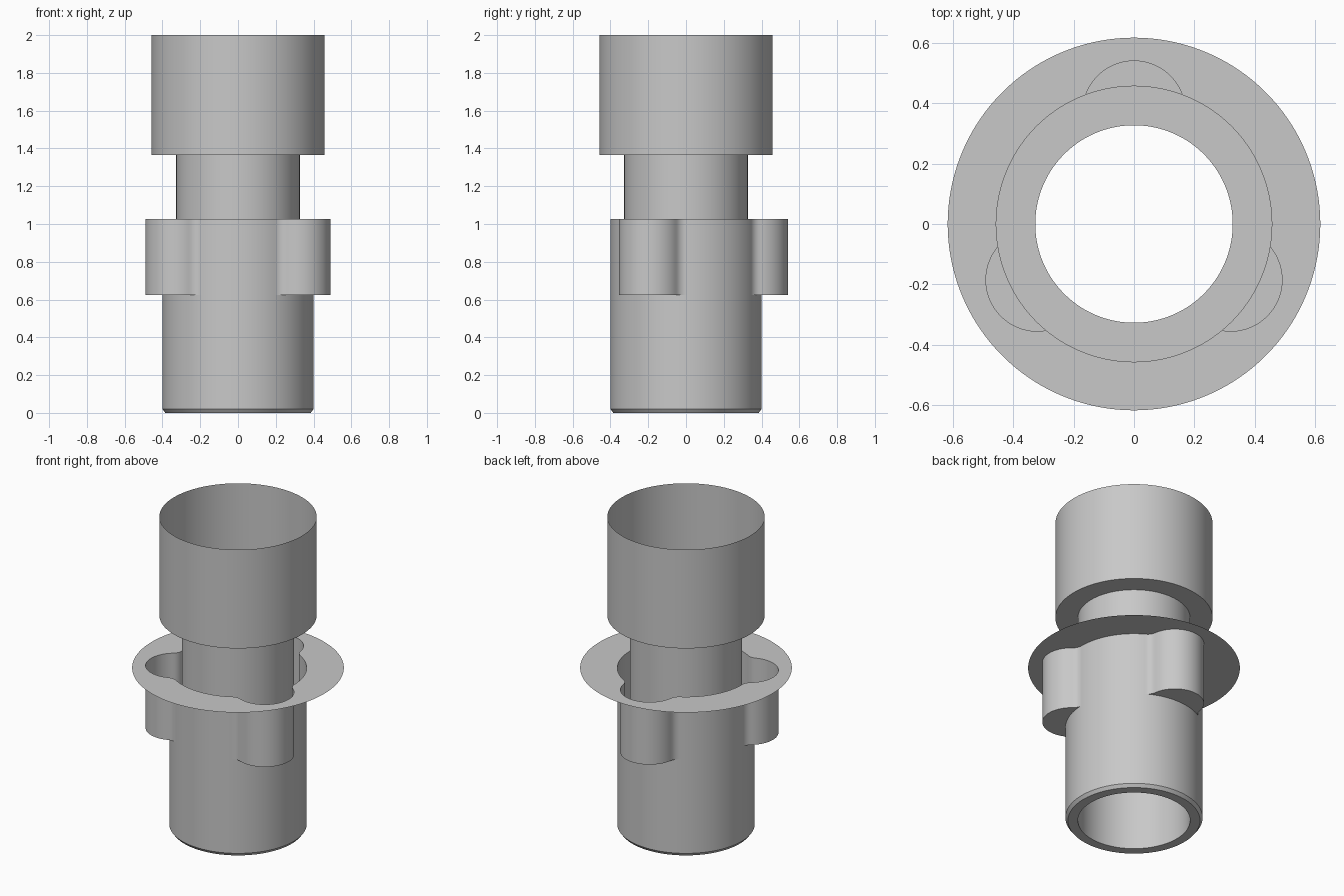
import bpy
import bmesh
from math import sin, cos, sqrt, radians, pi

cube = bpy.data.objects.get("Cube")
if cube:
    bpy.data.objects.remove(cube, do_unlink=True)

SEG = 360
BORE, BODY, SOCKET, FLANGE = 0.327, 0.4, 0.458, 0.617
SHOULDER_Z, FLANGE_Z, LOBE_Z, TOP_Z = 1.365, 1.027, 0.625, 2.0
LOBE_C, LOBE_R, FILLET = 0.37, 0.17, 0.0645

grey = bpy.data.materials.new("plain grey")
grey.use_nodes = True
grey.diffuse_color = (0.58, 0.58, 0.58, 1)
grey.node_tree.nodes["Principled BSDF"].inputs["Base Color"].default_value = grey.diffuse_color


def lobed(angle):
    """Radius of the three-lobed outline with filleted roots; one lobe points to the back."""
    off = abs((angle - pi / 2 + pi / 3) % (2 * pi / 3) - pi / 3)
    if off < radians(23.1):
        return LOBE_C * cos(off) + sqrt(LOBE_R ** 2 - (LOBE_C * sin(off)) ** 2)
    if off < radians(30):
        b, d = radians(30) - off, BODY + FILLET
        return max(BODY, d * cos(b) - sqrt(FILLET ** 2 - (d * sin(b)) ** 2))
    return BODY


def skin(name, profile):
    """Sweep (radius, z) points around z; a radius may be a function of the angle."""
    bm = bmesh.new()
    rings = []
    for r, z in profile:
        ring = []
        for j in range(SEG):
            a = 2 * pi * j / SEG
            rad = r(a) if callable(r) else r
            ring.append(bm.verts.new((rad * cos(a), rad * sin(a), z)))
        rings.append(ring)
    for up, low in zip(rings, rings[1:]):
        for j in range(SEG):
            k = (j + 1) % SEG
            bm.faces.new((up[j], low[j], low[k], up[k]))
    # merge where the lobed outline meets the round body
    bmesh.ops.remove_doubles(bm, verts=bm.verts, dist=0.0001)
    mesh = bpy.data.meshes.new(name)
    bm.to_mesh(mesh)
    bm.free()
    mesh.materials.append(grey)
    obj = bpy.data.objects.new(name, mesh)
    bpy.context.collection.objects.link(obj)
    bpy.ops.object.select_all(action="DESELECT")
    obj.select_set(True)
    bpy.context.view_layer.objects.active = obj
    bpy.ops.object.shade_smooth_by_angle(angle=radians(30))
    return obj


# Wide open socket with its flat underside
skin("upper_socket", [(SOCKET, TOP_Z), (SOCKET, SHOULDER_Z), (BORE, SHOULDER_Z)])
# Narrow tube running through to the bottom
skin("inner_tube", [(BORE, SHOULDER_Z), (BORE, 0)])
# Thin flat flange with a lobed opening
skin("flange", [(lobed, FLANGE_Z), (FLANGE, FLANGE_Z)])
# Three-lobed collar, closed underneath the lobes
skin("lobed_collar", [(lobed, FLANGE_Z), (lobed, LOBE_Z), (BODY, LOBE_Z)])
# Round lower body with chamfered foot
skin("lower_body", [(BODY, LOBE_Z), (BODY, 0.02), (0.385, 0), (BORE, 0)])
